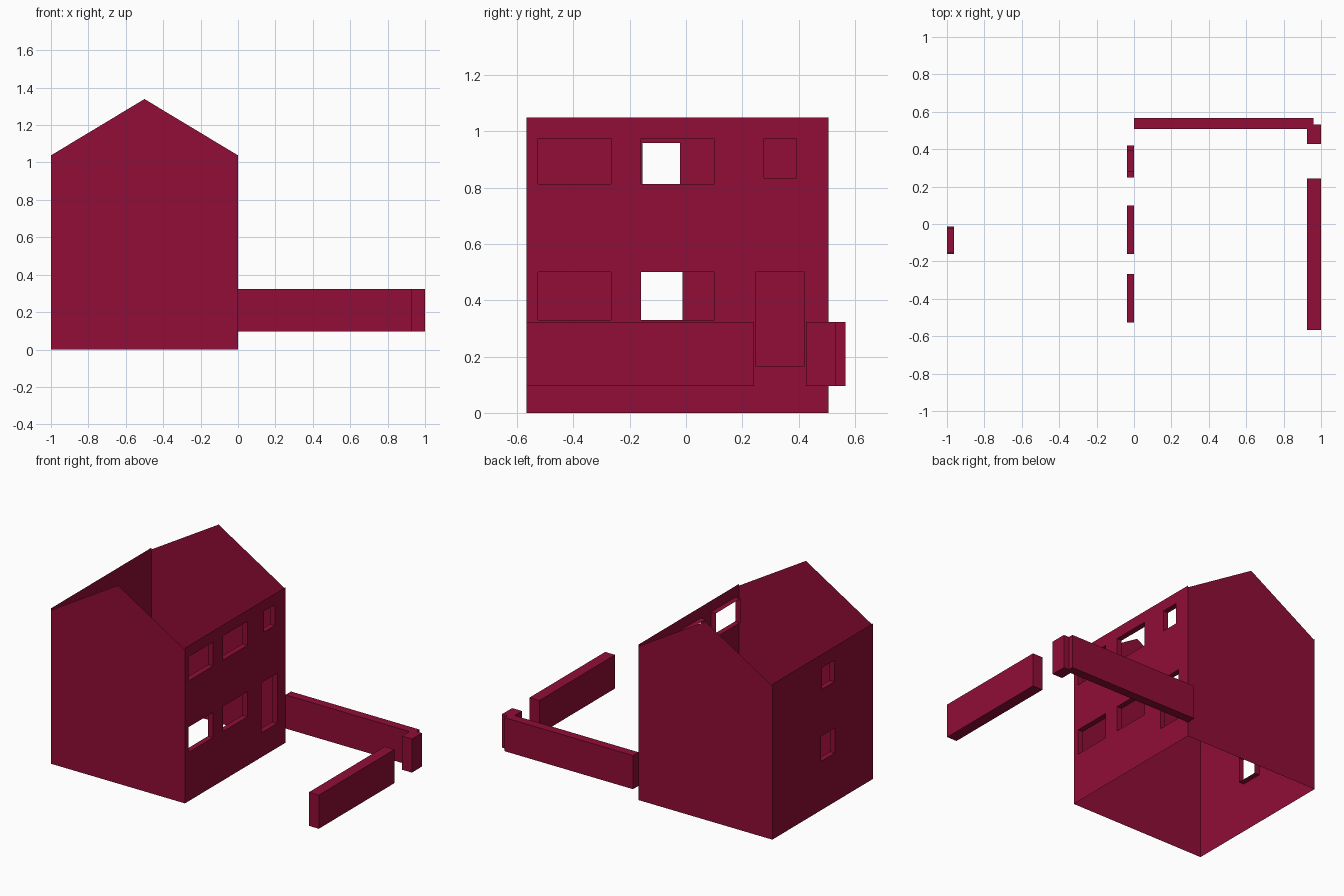
import bpy
import bmesh

cube = bpy.data.objects.get("Cube")
if cube:
    bpy.data.objects.remove(cube, do_unlink=True)

crimson = bpy.data.materials.new("crimson")
crimson.use_nodes = True
colour = (0.282, 0.004, 0.038, 1)
crimson.diffuse_color = colour
crimson.node_tree.nodes["Principled BSDF"].inputs["Base Color"].default_value = colour

FRONT, BACK = -0.566, 0.507
EAVE, PEAK, WALL_TOP = 1.038, 1.339, 1.05
REVEAL = 0.037


def finish(bm, name):
    mesh = bpy.data.meshes.new(name)
    bm.to_mesh(mesh)
    bm.free()
    mesh.materials.append(crimson)
    obj = bpy.data.objects.new(name, mesh)
    bpy.context.collection.objects.link(obj)
    return obj


def gable(name, y, outward):
    """Single-sheet end wall with a pointed top."""
    profile = [(-1, 0), (0, 0), (0, EAVE), (-0.5, PEAK), (-1, EAVE)]
    bm = bmesh.new()
    face = bm.faces.new([bm.verts.new((x, y, z)) for x, z in profile])
    face.normal_update()
    if face.normal.y * outward < 0:
        face.normal_flip()
    finish(bm, name)


def pierced_wall(name, x, outward, openings):
    """Single-sheet side wall; each opening (y0, y1, z0, z1) gets inward reveals."""
    ys = sorted({FRONT, BACK} | {v for o in openings for v in o[:2]})
    zs = sorted({0, WALL_TOP} | {v for o in openings for v in o[2:]})
    bm = bmesh.new()
    grid = [[bm.verts.new((x, y, z)) for z in zs] for y in ys]
    for i in range(len(ys) - 1):
        for j in range(len(zs) - 1):
            cy, cz = (ys[i] + ys[i + 1]) / 2, (zs[j] + zs[j + 1]) / 2
            if any(a < cy < b and c < cz < d for a, b, c, d in openings):
                continue
            ring = [grid[i][j], grid[i + 1][j], grid[i + 1][j + 1], grid[i][j + 1]]
            bm.faces.new(ring if outward > 0 else ring[::-1])

    # Push the rims of the openings into the house
    rims = [e for e in bm.edges if e.is_boundary and not any(
        all(abs(v.co[axis] - limit) < 1e-5 for v in e.verts)
        for axis, limit in ((1, FRONT), (1, BACK), (2, 0), (2, WALL_TOP)))]
    result = bmesh.ops.extrude_edge_only(bm, edges=rims)
    moved = [g for g in result["geom"] if isinstance(g, bmesh.types.BMVert)]
    bmesh.ops.translate(bm, verts=moved, vec=(-outward * REVEAL, 0, 0))
    finish(bm, name)


def garden_wall(name, outline, bottom=0.096, top=0.323):
    """Solid wall extruded upward from its plan outline."""
    bm = bmesh.new()
    base = bm.faces.new([bm.verts.new((x, y, bottom)) for x, y in outline])
    result = bmesh.ops.extrude_face_region(bm, geom=[base], use_keep_orig=True)
    moved = [g for g in result["geom"] if isinstance(g, bmesh.types.BMVert)]
    bmesh.ops.translate(bm, verts=moved, vec=(0, 0, top - bottom))
    bmesh.ops.recalc_face_normals(bm, faces=bm.faces)
    finish(bm, name)


# House shell, open at the roof and floor
gable("front_gable", FRONT, -1)
gable("back_gable", BACK, 1)

# Two rows of wide windows, a small window and a doorway
wide = [(-0.526, -0.266), (-0.16, 0.1)]
rows = [(0.33, 0.5), (0.813, 0.975)]
openings = [span + row for span in wide for row in rows]
openings += [(0.277, 0.393, 0.835, 0.975), (0.249, 0.419, 0.165, 0.503)]
pierced_wall("garden_side_wall", 0, 1, openings)

# Opposite wall with one window on each floor
pierced_wall("far_side_wall", -1, -1,
             [(-0.16, -0.013, 0.33, 0.5), (-0.155, -0.022, 0.813, 0.959)])

# Garden walls, with a gateway gap between them
garden_wall("back_garden_wall", [(0, 0.507), (0.926, 0.507), (0.926, 0.427), (1, 0.427),
                                 (1, 0.533), (0.961, 0.533), (0.961, 0.566), (0, 0.566)])
garden_wall("side_garden_wall", [(0.926, FRONT), (1, FRONT), (1, 0.242), (0.926, 0.242)])
